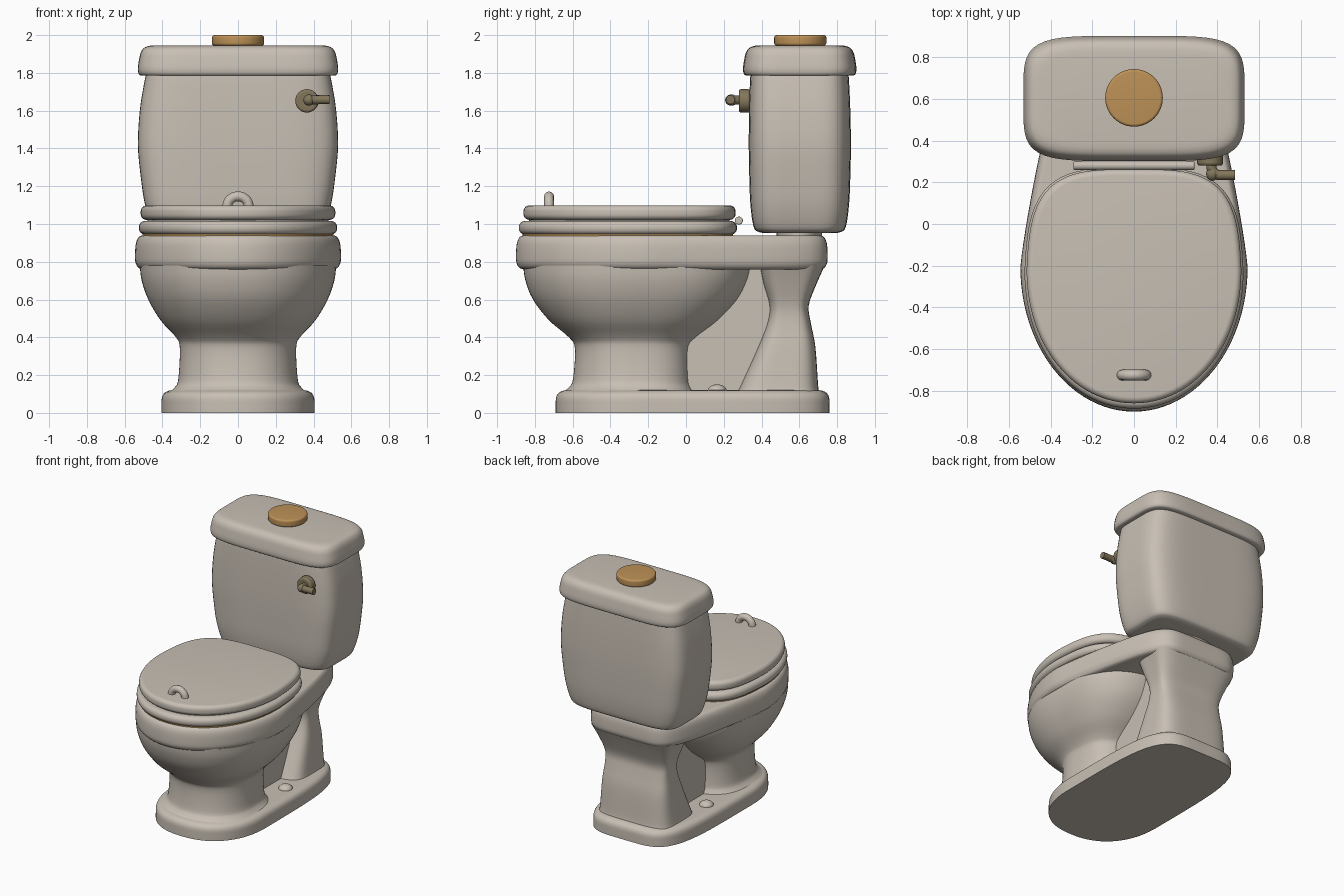
import bpy, bmesh, math
from mathutils import Vector

if "Cube" in bpy.data.objects:
    bpy.data.objects.remove(bpy.data.objects["Cube"])


def material(name, rgb):
    m = bpy.data.materials.new(name)
    m.diffuse_color = (*rgb, 1)
    m.use_nodes = True
    m.node_tree.nodes["Principled BSDF"].inputs["Base Color"].default_value = m.diffuse_color
    return m


PORCELAIN = material("warm_white_porcelain", (0.58, 0.525, 0.46))
GOLD = material("gold", (0.51, 0.285, 0.095))
BRASS = material("dull_brass", (0.225, 0.18, 0.105))


def outline(z, w, yf, yb, nf, nb, mid, taper, n=96):
    """Ring whose front and back halves are superellipses; the back may taper."""
    ym = yf + (yb - yf) * mid
    ring = []
    for i in range(n):
        a = math.tau * i / n
        c, s = math.cos(a), math.sin(a)
        p = nb if s > 0 else nf
        r = (abs(c) ** p + abs(s) ** p) ** (-1 / p)
        t = r * s
        x = w * r * c
        if t > 0:
            x *= 1 - taper * t ** 1.2
        ring.append((x, ym + t * ((yb - ym) if t > 0 else (ym - yf)), z))
    return ring


def interpolate(sections, steps):
    """Catmull-Rom curve through the sections."""
    pts = [Vector(s) for s in sections]
    out = []
    for i in range(len(pts) - 1):
        a, b, c, d = pts[max(i - 1, 0)], pts[i], pts[i + 1], pts[min(i + 2, len(pts) - 1)]
        for k in range(steps):
            t = k / steps
            out.append(b + 0.5 * t * ((c - a) + t * ((2 * a - 5 * b + 4 * c - d)
                                                    + t * (3 * b - a - 3 * c + d))))
    return out + [pts[-1]]


def loft(name, mat, sections, nf=2, nb=2, mid=0.5, taper=0, steps=4):
    """Skin through (z, half width, front y, back y) sections."""
    bm = bmesh.new()
    rings = [[bm.verts.new(p) for p in outline(*s, nf, nb, mid, taper)]
             for s in interpolate(sections, steps)]
    for a, b in zip(rings, rings[1:]):
        for i in range(len(a)):
            j = (i + 1) % len(a)
            bm.faces.new((a[i], a[j], b[j], b[i]))
    bm.faces.new(rings[0][::-1])
    bm.faces.new(rings[-1])
    me = bpy.data.meshes.new(name)
    bm.to_mesh(me)
    bm.free()
    me.materials.append(mat)
    ob = bpy.data.objects.new(name, me)
    bpy.context.collection.objects.link(ob)
    return ob


def slab(w, yf, yb, profile):
    """Sections from a list of (z, inset)."""
    return [(z, w - d, yf + d, yb - d) for z, d in profile]


def rounded(z0, z1, r):
    """Edge profile with quarter-round top and bottom."""
    q = [math.radians(15 * k) for k in range(7)]
    low = [(z0 + r * (1 - math.cos(a)), r * (1 - math.sin(a))) for a in q]
    return low + [(z1 + z0 - z, d) for z, d in reversed(low)]


def tube(name, mat, pts, r):
    cu = bpy.data.curves.new(name, 'CURVE')
    cu.dimensions = '3D'
    cu.bevel_depth = r
    cu.bevel_resolution = 4
    cu.use_fill_caps = True
    sp = cu.splines.new('BEZIER')
    sp.bezier_points.add(len(pts) - 1)
    for bp, p in zip(sp.bezier_points, pts):
        bp.co = p
        bp.handle_left_type = bp.handle_right_type = 'AUTO'
    cu.materials.append(mat)
    ob = bpy.data.objects.new(name, cu)
    bpy.context.collection.objects.link(ob)


def cylinder(name, mat, loc, r, depth, rot, bevel):
    bpy.ops.mesh.primitive_cylinder_add(vertices=32, radius=r, depth=depth, location=loc, rotation=rot)
    ob = bpy.context.object
    ob.name = name
    ob.data.materials.append(mat)
    b = ob.modifiers.new("bevel", 'BEVEL')
    b.width, b.segments = bevel, 3


def ball(name, mat, loc, scale):
    bpy.ops.mesh.primitive_uv_sphere_add(segments=24, ring_count=12, radius=1, location=loc)
    ob = bpy.context.object
    ob.name = name
    ob.scale = scale
    ob.data.materials.append(mat)


# Foot plinth
loft("foot_plinth", PORCELAIN,
     slab(0.405, -0.69, 0.76, [(0, 0), (0.04, 0), (0.08, 0.002), (0.105, 0.015), (0.118, 0.04), (0.12, 0.06)]),
     nf=2.3, nb=4.5, mid=0.32)

# Pedestal flowing up into the bowl
loft("bowl", PORCELAIN, [
    (0.11, 0.365, -0.655, 0.05), (0.135, 0.335, -0.62, 0.04), (0.18, 0.316, -0.598, 0.03),
    (0.34, 0.308, -0.588, 0.03), (0.40, 0.328, -0.62, 0.07), (0.49, 0.41, -0.725, 0.18),
    (0.60, 0.475, -0.81, 0.28), (0.70, 0.51, -0.85, 0.33), (0.78, 0.52, -0.862, 0.35)],
    nf=2.2, nb=2.8, mid=0.5)

# Web joining pedestal and rear column
loft("rear_web", PORCELAIN, [(0.1, 0.17, -0.1, 0.5), (0.78, 0.17, -0.1, 0.55)], nf=8, nb=8)

# Rear column under the tank
loft("rear_column", PORCELAIN, [
    (0.10, 0.31, 0.265, 0.71), (0.14, 0.30, 0.285, 0.70), (0.35, 0.28, 0.38, 0.685),
    (0.48, 0.265, 0.43, 0.66), (0.57, 0.27, 0.44, 0.65), (0.68, 0.305, 0.41, 0.69),
    (0.78, 0.345, 0.39, 0.735)], nf=4.5, nb=4.5)

# Rim deck
loft("rim", PORCELAIN,
     slab(0.545, -0.90, 0.75, [(0.76, 0.04), (0.768, 0.018), (0.79, 0.004), (0.82, 0), (0.88, 0.002),
                               (0.915, 0.01), (0.935, 0.025), (0.94, 0.045)]),
     nf=2, nb=7, mid=0.42, taper=0.33)

# Seat with thin gold pad below, and lid above
egg = dict(nf=2.05, nb=3.6, mid=0.57, taper=0.07)
loft("seat_pad", GOLD, slab(0.505, -0.865, 0.25, [(0.936, 0), (0.95, 0)]), steps=1, **egg)
loft("seat", PORCELAIN, slab(0.525, -0.885, 0.27, rounded(0.944, 1.016, 0.033)), steps=1, **egg)
loft("lid_spacer", PORCELAIN, slab(0.48, -0.83, 0.23, [(1.01, 0), (1.03, 0)]), steps=1, **egg)
loft("lid", PORCELAIN, slab(0.515, -0.86, 0.262, rounded(1.022, 1.098, 0.03)), steps=1, **egg)

# Hinge bar and lid handle
cylinder("hinge_bar", PORCELAIN, (0, 0.28, 1.018), 0.021, 0.58, (0, math.pi / 2, 0), 0.006)
tube("lid_handle", PORCELAIN, [(-0.06, -0.725, 1.085), (-0.045, -0.725, 1.125), (0, -0.725, 1.146),
                               (0.045, -0.725, 1.125), (0.06, -0.725, 1.085)], 0.026)

# Bolt caps on the plinth
for side, sx in (("left", -1), ("right", 1)):
    ball("bolt_cap_" + side, PORCELAIN, (sx * 0.29, 0.165, 0.118), (0.05, 0.05, 0.033))

# Tank, its gasket and its cover
loft("tank_gasket", PORCELAIN, [(0.93, 0.22, 0.48, 0.72), (0.97, 0.22, 0.48, 0.72)], steps=1)
loft("tank", PORCELAIN, [
    (0.952, 0.39, 0.42, 0.79), (0.958, 0.425, 0.385, 0.82), (0.985, 0.455, 0.358, 0.846),
    (1.10, 0.492, 0.341, 0.863), (1.25, 0.515, 0.335, 0.87), (1.42, 0.53, 0.332, 0.873),
    (1.60, 0.52, 0.334, 0.87), (1.74, 0.498, 0.338, 0.864), (1.80, 0.485, 0.342, 0.86)],
    nf=5, nb=5)
loft("tank_cover", PORCELAIN,
     slab(0.53, 0.302, 0.902, [(1.785, 0.02), (1.79, 0.008), (1.805, 0.001), (1.83, 0), (1.87, 0.006),
                               (1.905, 0.014), (1.93, 0.03), (1.942, 0.055), (1.946, 0.085)]),
     nf=4.8, nb=4.8)

# Flush button
loft("flush_button", GOLD, slab(0.138, 0.467, 0.743, rounded(1.944, 2.0, 0.014)), steps=1)

# Flush lever
cylinder("lever_boss", BRASS, (0.365, 0.31, 1.652), 0.062, 0.06, (math.pi / 2, 0, 0), 0.012)
tube("lever_arm", BRASS, [(0.372, 0.30, 1.655), (0.374, 0.262, 1.656), (0.395, 0.238, 1.657),
                          (0.43, 0.235, 1.658), (0.485, 0.235, 1.658)], 0.024)
ball("lever_knuckle", BRASS, (0.376, 0.24, 1.656), (0.03, 0.033, 0.03))

# Smooth shading with sharp edges kept
for ob in bpy.data.objects:
    ob.select_set(ob.type == 'MESH')
bpy.context.view_layer.objects.active = bpy.data.objects["tank"]
bpy.ops.object.shade_smooth_by_angle(angle=math.radians(35))
